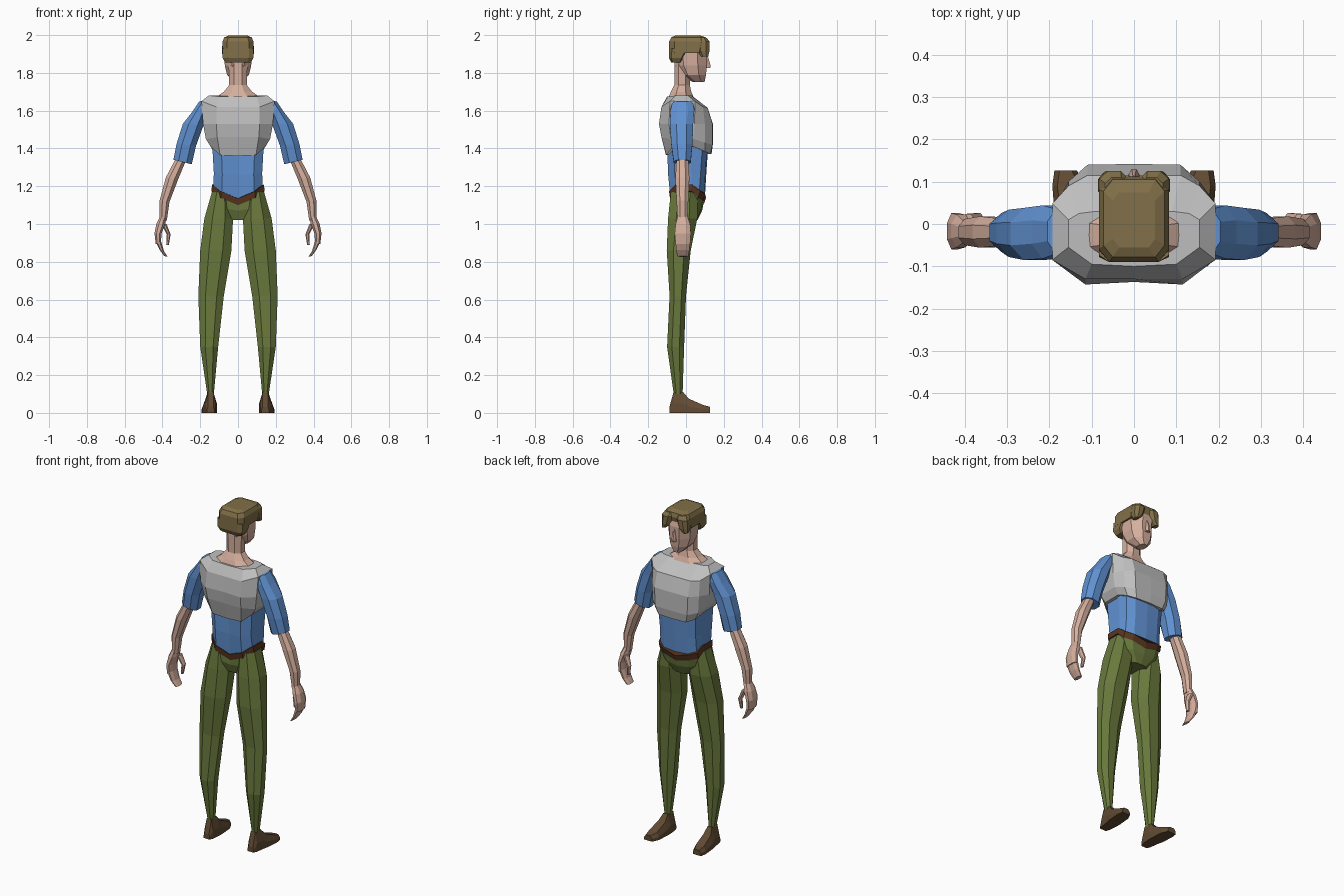
import bpy, bmesh

def material(name, rgb):
    m = bpy.data.materials.new(name)
    m.diffuse_color = (*rgb, 1)
    return m

GREY = material("light grey", (0.52, 0.52, 0.52))
BLUE = material("blue", (0.12, 0.29, 0.65))
GREEN = material("olive green", (0.14, 0.19, 0.045))
SKIN = material("skin", (0.67, 0.43, 0.34))
HAIR = material("dark blond", (0.22, 0.16, 0.065))
SHOE = material("shoe brown", (0.12, 0.07, 0.033))
BELT = material("belt brown", (0.10, 0.036, 0.014))

def loft(name, rings, mat):
    """Skin a closed tube through rings that have equal point counts."""
    bm = bmesh.new()
    vs = [[bm.verts.new(p) for p in r] for r in rings]
    n = len(vs[0])
    for a, b in zip(vs, vs[1:]):
        for i in range(n):
            j = (i + 1) % n
            bm.faces.new((a[i], a[j], b[j], b[i]))
    bm.faces.new(vs[0])
    bm.faces.new(vs[-1])
    bmesh.ops.recalc_face_normals(bm, faces=bm.faces)
    me = bpy.data.meshes.new(name)
    bm.to_mesh(me)
    bm.free()
    me.materials.append(mat)
    ob = bpy.data.objects.new(name, me)
    bpy.context.collection.objects.link(ob)
    return ob

def oval(z, x0, x1, y0, y1, tilt=0.0, cut=0.28):
    """Chamfered box section; tilt raises z along x."""
    cx, cy, w, d = (x0 + x1) / 2, (y0 + y1) / 2, (x1 - x0) / 2, (y1 - y0) / 2
    k = 1 - 2 * cut
    pts = [(1, -k), (1, k), (k, 1), (-k, 1), (-1, k), (-1, -k), (-k, -1), (k, -1)]
    return [(cx + w * a, cy + d * b, z + tilt * w * a) for a, b in pts]

def body(half):
    """Mirror a half section given from the front centre to the back centre."""
    return half + [(-x, y, z) for x, y, z in half[-2:0:-1]]

def pair(name, rings, mat):
    for side, s in (("right", 1), ("left", -1)):
        loft(f"{side}_{name}", [[(s * x, y, z) for x, y, z in r] for r in rings], mat)

def trunk(w, yf, yb, zf, zh, zb):
    """Trunk section: half width, front and back y, z at front, hip and back."""
    return body([(0, yf, zf), (w * .6, yf - .005, zf + (zh - zf) * .3),
                 (w * .92, yf - .03, (zf + zh) / 2), (w, .03, zh), (w, yb + .035, zh),
                 (w * .65, yb, (zb + zh) / 2), (0, yb + .01, zb)])

# Vest over the chest
loft("vest", [
    body([(0, .135, 1.37), (.09, .13, 1.37), (.13, .10, 1.385), (.145, .04, 1.41),
          (.145, -.07, 1.41), (.095, -.105, 1.365), (0, -.105, 1.36)]),
    body([(0, .142, 1.42), (.105, .14, 1.42), (.15, .10, 1.43), (.17, .04, 1.45),
          (.17, -.08, 1.45), (.11, -.13, 1.46), (0, -.13, 1.46)]),
    body([(0, .142, 1.53), (.11, .14, 1.53), (.155, .10, 1.53), (.185, .045, 1.53),
          (.185, -.09, 1.53), (.115, -.143, 1.53), (0, -.137, 1.53)]),
    body([(0, .115, 1.615), (.11, .115, 1.615), (.155, .09, 1.62), (.193, .048, 1.65),
          (.193, -.085, 1.65), (.115, -.13, 1.62), (0, -.13, 1.62)]),
    body([(0, .03, 1.675), (.09, .03, 1.68), (.13, .025, 1.68), (.155, .01, 1.68),
          (.155, -.055, 1.68), (.10, -.095, 1.675), (0, -.10, 1.675)]),
], GREY)

# Shirt, belt and trouser seat
loft("shirt_body", [trunk(.13, .10, -.085, 1.14, 1.195, 1.13),
                    trunk(.128, .107, -.095, 1.26, 1.27, 1.26),
                    trunk(.137, .118, -.10, 1.42, 1.43, 1.42)], BLUE)
loft("belt", [trunk(.140, .095, -.085, 1.105, 1.175, 1.10),
              trunk(.138, .106, -.09, 1.14, 1.21, 1.135)], BELT)
loft("trouser_seat", [body([(0, .06, 1.02), (.03, .06, 1.02), (.05, .045, 1.02), (.06, .02, 1.02),
                            (.06, -.03, 1.02), (.04, -.055, 1.02), (0, -.055, 1.02)]),
                      trunk(.12, .085, -.08, 1.07, 1.10, 1.07),
                      trunk(.135, .093, -.08, 1.11, 1.19, 1.11)], GREEN)

# Trouser legs
pair("trouser_leg", [
    oval(.10, .128, .163, -.065, -.018),
    oval(.35, .105, .20, -.10, -.01),
    oval(.62, .075, .21, -.087, .0),
    oval(.86, .035, .20, -.102, .025),
    oval(1.03, .026, .178, -.095, .06),
    oval(1.17, .045, .138, -.08, .06),
], GREEN)

# Shoes: heel to toe sections standing across y
def sole(y, x0, x1, top, inset):
    return [(x0, y, 0.0), (x1, y, 0.0), (x1, y, top * .45),
            (x1 - inset, y, top), (x0 + inset, y, top), (x0, y, top * .45)]
pair("shoe", [sole(-.088, .125, .165, .03, .005), sole(-.066, .117, .173, .11, .013),
              sole(-.015, .112, .18, .11, .02), sole(.015, .112, .187, .075, .015),
              sole(.09, .118, .193, .042, .012), sole(.127, .135, .188, .032, .012)], SHOE)

# Sleeves and bare arms
pair("sleeve", [
    oval(1.328, .245, .342, -.065, .025, .25),
    oval(1.42, .222, .325, -.078, .034, .1),
    oval(1.53, .180, .292, -.085, .038, .0),
    oval(1.61, .150, .242, -.082, .044, -.35),
    oval(1.653, .130, .205, -.07, .035, -.1),
], BLUE)
pair("forearm", [
    oval(1.02, .377, .415, -.045, .008, .1),
    oval(1.12, .363, .415, -.05, .012, .15),
    oval(1.24, .318, .382, -.056, .018, .2),
    oval(1.35, .272, .325, -.05, .012, .2),
], SKIN)
pair("palm", [
    oval(.895, .408, .436, -.055, .022, 0),
    oval(.95, .405, .442, -.06, .026, 0),
    oval(1.0, .385, .432, -.055, .022, 0),
    oval(1.04, .378, .414, -.044, .008, 0),
], SKIN)
pair("fingers", [
    oval(.828, .372, .390, -.045, .012, .2),
    oval(.86, .392, .415, -.052, .018, .3),
    oval(.91, .408, .437, -.056, .022, 0),
], SKIN)
pair("thumb", [
    oval(.89, .366, .380, -.002, .018, 0),
    oval(.945, .357, .377, -.002, .026, 0),
    oval(1.0, .378, .405, -.015, .024, 0),
], SKIN)

# Neck with sloping base
loft("neck", [
    oval(1.672, -.115, .115, -.092, .04),
    oval(1.70, -.075, .075, -.08, .028),
    oval(1.735, -.047, .047, -.062, .02),
    oval(1.86, -.05, .05, -.062, .02),
], SKIN)

# Head narrows to a chin at the front
loft("head", [
    oval(1.752, -.024, .024, .035, .098),
    oval(1.79, -.058, .058, -.03, .106),
    oval(1.84, -.07, .07, -.06, .11),
    oval(1.91, -.073, .073, -.07, .112),
    oval(1.96, -.07, .07, -.07, .10),
], SKIN)
loft("nose", [
    oval(1.825, -.013, .013, .09, .128),
    oval(1.84, -.012, .012, .09, .13),
    oval(1.895, -.006, .006, .09, .114),
], SKIN)

# Hair: cap, back, side locks and parted fringe
loft("hair_cap", [
    oval(1.905, -.083, .083, -.09, .098, cut=.15),
    oval(1.965, -.083, .083, -.09, .112, cut=.15),
    oval(1.988, -.072, .072, -.078, .105, cut=.15),
    oval(1.998, -.05, .05, -.055, .075, cut=.15),
], HAIR)
loft("hair_back", [
    oval(1.855, -.068, .068, -.078, -.025, cut=.15),
    oval(1.88, -.082, .082, -.09, -.012, cut=.15),
    oval(1.93, -.083, .083, -.09, .02, cut=.15),
], HAIR)
pair("hair_fringe", [
    oval(1.888, .058, .082, .08, .118),
    oval(1.915, .028, .085, .06, .124),
    oval(1.965, .012, .082, .06, .125),
    oval(1.985, .015, .068, .06, .11),
], HAIR)
